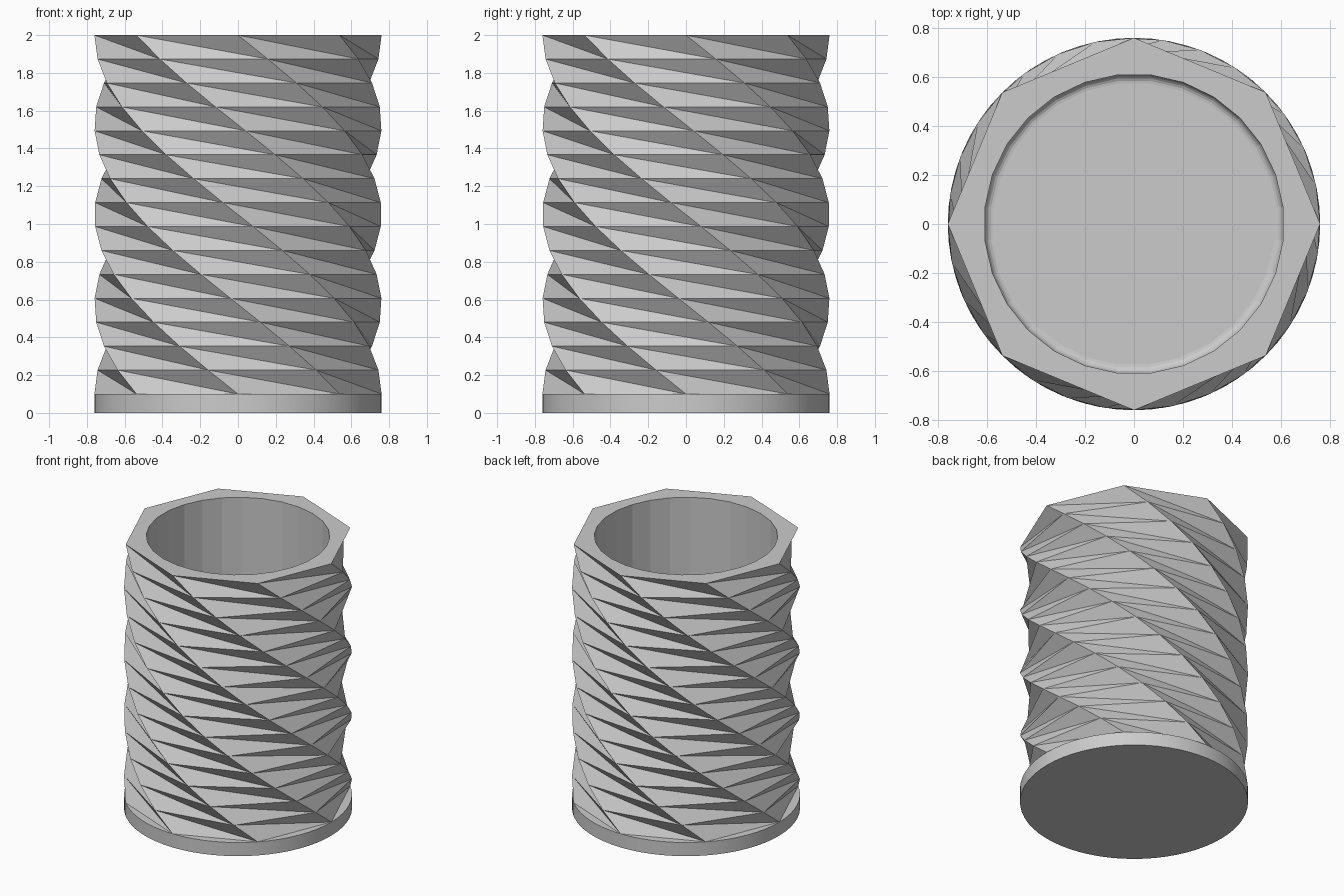
import bpy, bmesh
from math import sin, cos, pi, radians

if "Cube" in bpy.data.objects:
    bpy.data.objects.remove(bpy.data.objects["Cube"])

RADIUS, BASE_H, HEIGHT = 0.76, 0.1, 2.0
SIDES, LAYERS, TWIST = 8, 15, radians(-12)
HOLE_R, HOLE_SIDES, FILLET = 0.612, 28, 0.035

grey = bpy.data.materials.new("plain grey")
grey.use_nodes = True
grey.diffuse_color = (0.6, 0.6, 0.6, 1)
grey.node_tree.nodes["Principled BSDF"].inputs["Base Color"].default_value = (0.6, 0.6, 0.6, 1)


def ring(bm, radius, z, count, turn=0.0):
    angles = [turn + 2 * pi * i / count for i in range(count)]
    return [bm.verts.new((radius * cos(a), radius * sin(a), z)) for a in angles]


def finish(bm, name):
    mesh = bpy.data.meshes.new(name)
    bm.to_mesh(mesh)
    bm.free()
    mesh.materials.append(grey)
    obj = bpy.data.objects.new(name, mesh)
    bpy.context.collection.objects.link(obj)
    return obj


def smooth(obj, angle):
    bpy.ops.object.select_all(action="DESELECT")
    obj.select_set(True)
    bpy.context.view_layer.objects.active = obj
    bpy.ops.object.shade_smooth_by_angle(angle=angle)


# Round base
bm = bmesh.new()
bmesh.ops.create_cone(bm, cap_ends=True, segments=64, radius1=RADIUS,
                      radius2=RADIUS, depth=BASE_H)
bmesh.ops.translate(bm, verts=bm.verts, vec=(0, 0, BASE_H / 2))
smooth(finish(bm, "base"), radians(30))

# Twisted octagonal wall, folded along the long diagonals
bm = bmesh.new()
step = (HEIGHT - BASE_H) / LAYERS
layers = [ring(bm, RADIUS, BASE_H + step * k, SIDES, TWIST * k) for k in range(LAYERS + 1)]
for low, high in zip(layers, layers[1:]):
    for i in range(SIDES):
        j = (i + 1) % SIDES
        bm.faces.new((low[i], low[j], high[i]))
        bm.faces.new((low[j], high[j], high[i]))

# Flat rim between the octagon and the round hole
lip = ring(bm, HOLE_R, HEIGHT, HOLE_SIDES, pi / HOLE_SIDES)
edges = [bm.edges.get((loop[i - 1], loop[i])) or bm.edges.new((loop[i - 1], loop[i]))
         for loop in (layers[-1], lip) for i in range(len(loop))]
bmesh.ops.triangle_fill(bm, edges=edges, use_beauty=True, normal=(0, 0, 1))
finish(bm, "twisted_wall")

# Inner wall with a rounded corner down to the floor
bm = bmesh.new()
floor_z = BASE_H + 0.005
profile = [(HOLE_R, HEIGHT)]
for n in range(6):
    a = pi / 2 * n / 5
    profile.append((HOLE_R - FILLET * (1 - cos(a)), floor_z + FILLET * (1 - sin(a))))
rings = [ring(bm, r, z, HOLE_SIDES, pi / HOLE_SIDES) for r, z in profile]
for upper, lower in zip(rings, rings[1:]):
    for i in range(HOLE_SIDES):
        bm.faces.new((upper[i - 1], lower[i - 1], lower[i], upper[i])[::-1])
bm.faces.new(rings[-1])
bmesh.ops.recalc_face_normals(bm, faces=bm.faces)
for f in bm.faces:
    if f.calc_center_median().dot(f.normal) > 0 and abs(f.normal.z) < 0.5:
        f.normal_flip()
if max(bm.faces, key=lambda f: f.calc_area()).normal.z < 0:
    pass
finish(bm, "inner_wall")
